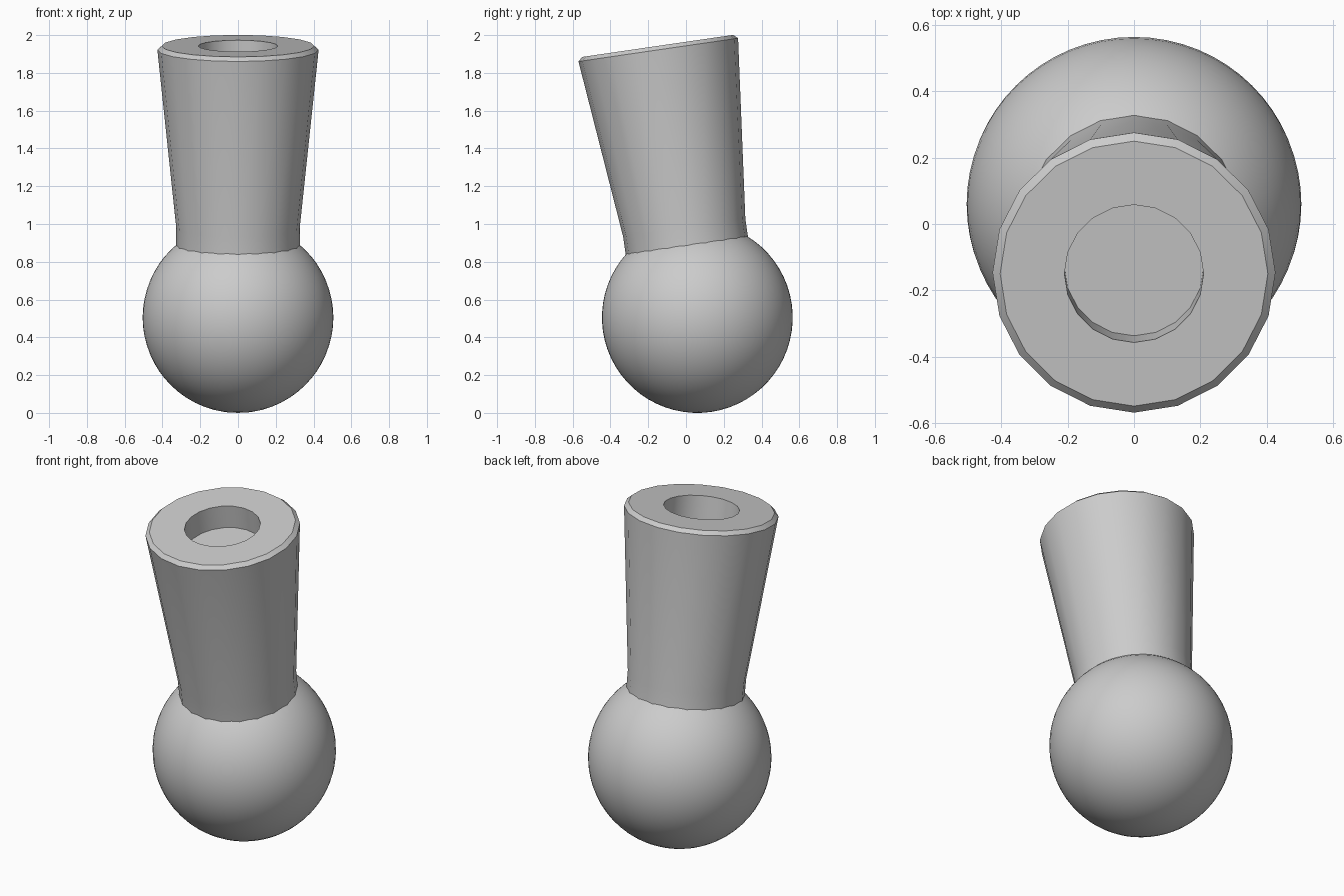
import bpy
import bmesh
import math
from mathutils import Matrix, Vector

default = bpy.data.objects.get("Cube")
if default:
    bpy.data.objects.remove(default, do_unlink=True)

BALL_RADIUS = 0.505
SIDES = 20
# Frame at the ball centre, leaning toward the front
LEAN = Matrix.Translation((0, 0.06, BALL_RADIUS)) @ Matrix.Rotation(math.radians(8.3), 4, "X")

grey = bpy.data.materials.new("plain grey")
grey.use_nodes = True
colour = (0.6, 0.6, 0.6, 1)
grey.diffuse_color = colour
grey.node_tree.nodes["Principled BSDF"].inputs["Base Color"].default_value = colour


def add_object(name, bm):
    """Turn a bmesh into a leaning, smooth-shaded object."""
    bmesh.ops.recalc_face_normals(bm, faces=bm.faces)
    mesh = bpy.data.meshes.new(name)
    bm.to_mesh(mesh)
    bm.free()
    mesh.materials.append(grey)
    obj = bpy.data.objects.new(name, mesh)
    obj.matrix_world = LEAN
    bpy.context.collection.objects.link(obj)
    bpy.ops.object.select_all(action="DESELECT")
    obj.select_set(True)
    bpy.context.view_layer.objects.active = obj
    bpy.ops.object.shade_smooth_by_angle(angle=math.radians(30))
    return obj


# Ball
bm = bmesh.new()
bmesh.ops.create_uvsphere(bm, u_segments=64, v_segments=32, radius=BALL_RADIUS)
add_object("ball", bm)

# Flared shaft with a chamfered rim and a shallow round socket: (radius, height)
profile = [(0, 0.3), (0.327, 0.3), (0.327, 0.48), (0.427, 1.432),
           (0.404, 1.453), (0.21, 1.453), (0.21, 1.313), (0, 1.313)]
bm = bmesh.new()
points = [bm.verts.new(Vector((0, -r, h))) for r, h in profile]
edges = [bm.edges.new(pair) for pair in zip(points, points[1:])]
bmesh.ops.spin(bm, geom=points + edges, cent=(0, 0, 0), axis=(0, 0, 1),
               angle=math.tau, steps=SIDES, use_merge=True)
bmesh.ops.remove_doubles(bm, verts=bm.verts, dist=0.0001)
add_object("shaft", bm)
